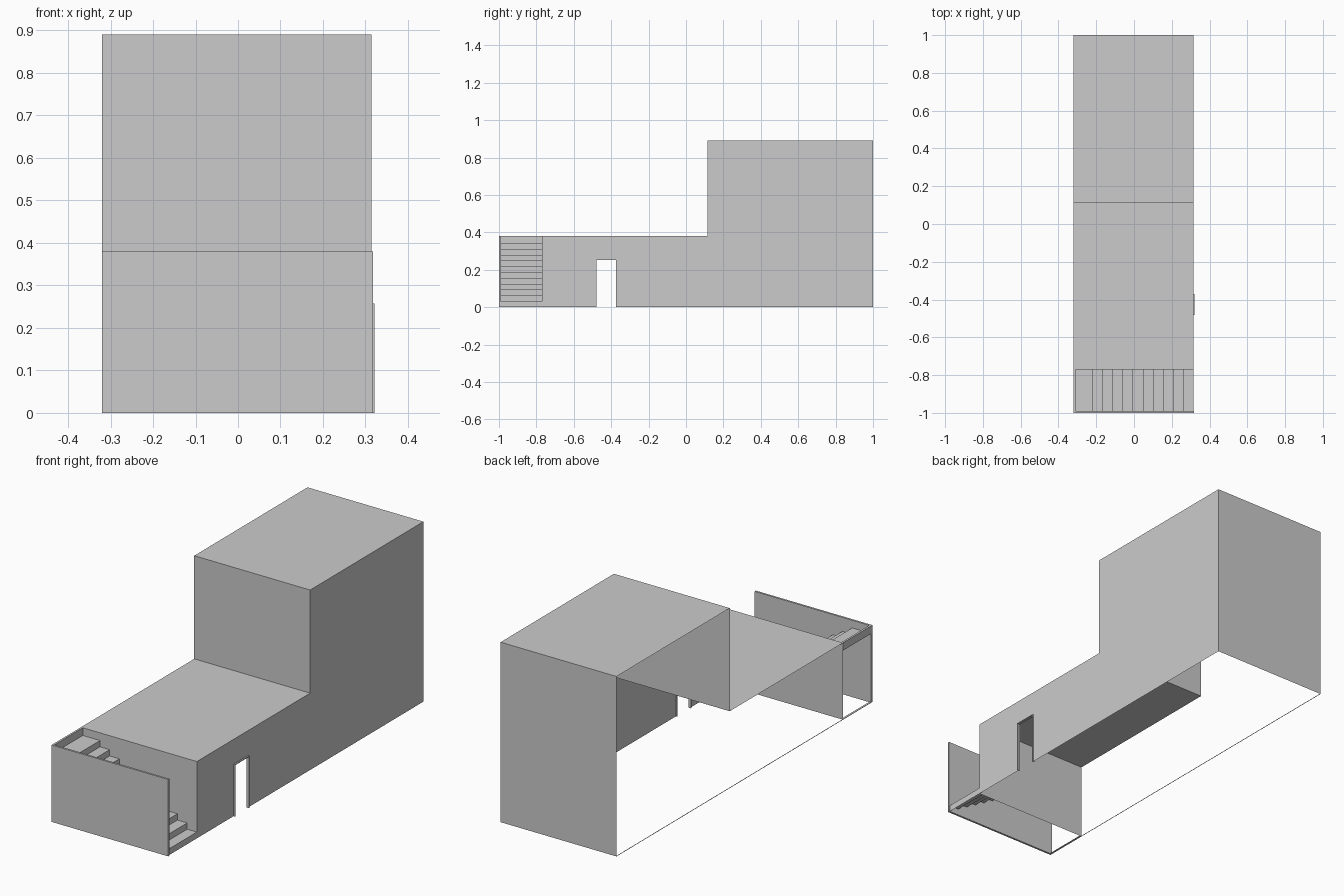
import bpy

if "Cube" in bpy.data.objects:
    bpy.data.objects.remove(bpy.data.objects["Cube"])

XL, XR = -0.32, 0.314          # open left side, right wall
Y_BACK, Y_TALL, Y_HALL = 1.0, 0.115, -0.77
Z_LOW, Z_TOP = 0.38, 0.89
T = 0.01                       # parapet thickness


def mesh_object(name, verts, faces):
    me = bpy.data.meshes.new(name)
    me.from_pydata(verts, [], faces)
    me.update()
    ob = bpy.data.objects.new(name, me)
    bpy.context.collection.objects.link(ob)
    return ob


def box(name, lo, hi):
    verts = [(x, y, z) for x in (lo[0], hi[0]) for y in (lo[1], hi[1]) for z in (lo[2], hi[2])]
    faces = [(0, 1, 3, 2), (4, 6, 7, 5), (0, 4, 5, 1), (2, 3, 7, 6), (0, 2, 6, 4), (1, 5, 7, 3)]
    return mesh_object(name, verts, faces)


def strip(name, path, a, b, place):
    """Sweep an open 2D path between two positions a and b as a single-sided sheet."""
    verts = [place(p, s) for p in path for s in (a, b)]
    faces = [(2 * i, 2 * i + 1, 2 * i + 3, 2 * i + 2) for i in range(len(path) - 1)]
    return mesh_object(name, verts, faces)


# Stepped shell: front wall, low roof, upper wall, tall roof, back wall
profile = [(Y_HALL, 0), (Y_HALL, Z_LOW), (Y_TALL, Z_LOW),
           (Y_TALL, Z_TOP), (Y_BACK, Z_TOP), (Y_BACK, 0)]
strip("building_shell", profile, XL, XR, lambda p, x: (x, p[0], p[1]))

# Right side wall with the doorway notched out of its outline
D0, D1, DH = -0.482, -0.37, 0.257
outline = profile + [(D1, 0), (D1, DH), (D0, DH), (D0, 0)]
mesh_object("side_wall", [(XR, y, z) for y, z in outline], [tuple(range(len(outline)))])

# Door frame
F = 0.004
for name, y0, y1, z0, z1 in (("door_jamb_front", D0, D0 + F, 0, DH),
                             ("door_jamb_back", D1 - F, D1, 0, DH),
                             ("door_head", D0 + F, D1 - F, DH - F, DH)):
    box(name, (XR - 0.006, y0, z0), (XR + 0.007, y1, z1))

# Stair parapet, upper end rim and the thin sills on the ground
box("stair_parapet", (XL, -1, 0), (XR + 0.004, -1 + T, Z_LOW))
box("stair_end_rim", (XL, -1 + T, 0.342), (XL + T, Y_HALL, Z_LOW))
box("stair_end_sill", (XL, -1 + T, 0), (XL + T, Y_HALL, 0.002))
box("open_side_sill", (XL, Y_HALL, 0), (XL + 0.002, Y_BACK, 0.002))

# Staircase rising from right to left, ending in a landing
steps, rise, run = 11, 0.342 / 11, 0.053
path = [(XR, 0)]
for i in range(steps):
    x = XR - i * run
    path.append((x, (i + 1) * rise))
    path.append((x - run if i < steps - 1 else XL + T, (i + 1) * rise))
strip("staircase", path, -1 + T, Y_HALL, lambda p, y: (p[0], y, p[1]))
